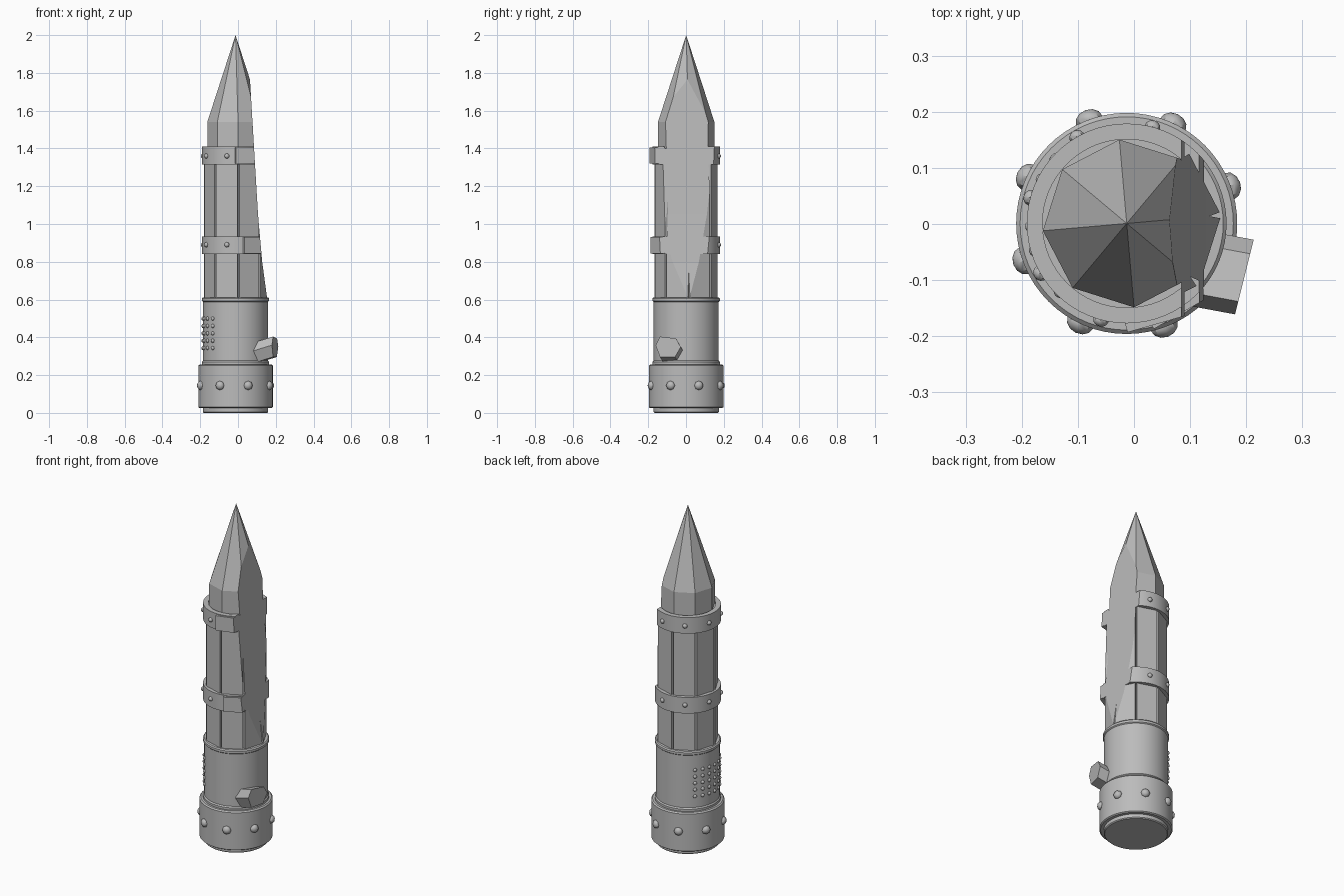
import bpy, bmesh, math
from mathutils import Vector, Matrix

cube = bpy.data.objects.get("Cube")
if cube:
    bpy.data.objects.remove(cube)

AXIS = Vector((-0.013, 0.001, 0))
SIDES, CORNER = 8, math.radians(5)

grey = bpy.data.materials.new("plain grey")
grey.use_nodes = True
grey.diffuse_color = (0.5, 0.5, 0.5, 1)
grey.node_tree.nodes["Principled BSDF"].inputs["Base Color"].default_value = (0.5, 0.5, 0.5, 1)


def finish(name, bm, location=AXIS, smooth=False):
    bmesh.ops.recalc_face_normals(bm, faces=bm.faces)
    mesh = bpy.data.meshes.new(name)
    bm.to_mesh(mesh)
    bm.free()
    mesh.materials.append(grey)
    obj = bpy.data.objects.new(name, mesh)
    obj.location = location
    bpy.context.collection.objects.link(obj)
    if smooth:
        activate(obj)
        bpy.ops.object.shade_smooth_by_angle(angle=math.radians(35))
    return obj


def activate(obj):
    bpy.ops.object.select_all(action='DESELECT')
    obj.select_set(True)
    bpy.context.view_layer.objects.active = obj


def polar(radius, angle, z=0):
    return Vector((radius * math.cos(angle), radius * math.sin(angle), z))


def lathe(name, profile, steps=64, closed=False):
    """Spin (radius, z) points about the axis; open profiles get end caps."""
    bm = bmesh.new()
    rings = [[bm.verts.new(polar(r, math.tau * i / steps, z)) for i in range(steps)]
             for r, z in profile]
    pairs = list(zip(rings, rings[1:]))
    if closed:
        pairs.append((rings[-1], rings[0]))
    else:
        bm.faces.new(rings[0])
        bm.faces.new(rings[-1])
    for a, b in pairs:
        for i in range(steps):
            j = (i + 1) % steps
            bm.faces.new((a[i], a[j], b[j], b[i]))
    return finish(name, bm, smooth=True)


def prism(name, points, offset, location=AXIS):
    bm = bmesh.new()
    face = bm.faces.new([bm.verts.new(p) for p in points])
    extruded = bmesh.ops.extrude_face_region(bm, geom=[face])["geom"]
    bmesh.ops.translate(bm, vec=offset, verts=[v for v in extruded if isinstance(v, bmesh.types.BMVert)])
    return finish(name, bm, location)


def studs(name, places, radius, depth, sides, rings):
    """Rounded heads on the wall, each at (wall radius, angle, height)."""
    bm = bmesh.new()
    for wall, angle, z in places:
        turn = Matrix.Rotation(angle, 4, 'Z') @ Matrix.Rotation(math.pi / 2, 4, 'Y')
        place = Matrix.Translation(polar(wall, angle, z)) @ turn @ Matrix.Diagonal((radius, radius, depth, 1))
        bmesh.ops.create_uvsphere(bm, u_segments=sides, v_segments=rings, radius=1, matrix=place)
    return finish(name, bm, smooth=True)


# Round handle: foot, wide collar, grip and lip
lathe("foot_cap", [(0.168, 0), (0.173, 0.005), (0.173, 0.04)])
lathe("base_collar", [(0.19, 0.025), (0.197, 0.03), (0.197, 0.25), (0.19, 0.257)])
lathe("grip", [(0.178, 0.25), (0.178, 0.27), (0.172, 0.277), (0.172, 0.6)])
lathe("grip_lip", [(0.172, 0.588), (0.178, 0.593), (0.178, 0.606), (0.172, 0.612)])

# Eight planks with a groove at each corner
outline = []
for i in range(SIDES):
    angle = CORNER + math.tau * i / SIDES
    corner = polar(0.169, angle, 0.6)
    for step in (-1, 1):
        neighbour = polar(0.169, angle + step * math.tau / SIDES, 0.6)
        outline.append(corner.lerp(neighbour, 0.045))
    outline.insert(-1, polar(0.148, angle, 0.6))
planks = prism("planks", outline, (0, 0, 0.8))

# Eight sided pointed tip
bm = bmesh.new()
lower, shoulder = [[bm.verts.new(polar(0.15, CORNER + math.tau * i / SIDES, z)) for i in range(SIDES)]
                   for z in (1.38, 1.54)]
apex = bm.verts.new((0, 0, 2))
bm.faces.new(lower)
for i in range(SIDES):
    j = (i + 1) % SIDES
    bm.faces.new((lower[i], lower[j], shoulder[j], shoulder[i]))
    bm.faces.new((shoulder[i], shoulder[j], apex))
tip = finish("pointed_tip", bm)

# Two bands, each with a clasp plate
cut_parts = [planks, tip]
for label, z, clasp_angle in (("lower", 0.84, -60), ("upper", 1.315, -74)):
    top = z + 0.095
    cut_parts.append(lathe(label + "_band", [(0.15, z), (0.178, z), (0.178, top), (0.15, top)], closed=True))
    turn = Matrix.Rotation(math.radians(clasp_angle), 4, 'Z')
    corners = [(0.15, -0.052), (0.187, -0.052), (0.187, 0.06), (0.15, 0.06)]
    cut_parts.append(prism(label + "_clasp", [turn @ Vector((x, y, z + 0.004)) for x, y in corners], (0, 0, 0.087)))

# Slanting break along the left side
edge = [(0.057, 1.85), (0.065, 1.74), (0.085, 1.4), (0.106, 1.05), (0.128, 0.8),
        (0.153, 0.615), (0.5, 0.615), (0.5, 1.85)]
cutter = prism("break_cutter", [(x, -0.4, z) for x, z in edge], (0, 0.8, 0), (0, 0, 0))
for part in cut_parts:
    activate(part)
    mod = part.modifiers.new("break", 'BOOLEAN')
    mod.operation, mod.solver, mod.object = 'DIFFERENCE', 'EXACT', cutter
    bpy.ops.object.modifier_apply(modifier=mod.name)
bpy.data.objects.remove(cutter)

# Studs on the collar and bands, and a patch of small grip dots
studs("collar_studs", [(0.195, math.radians(20 + 45 * i), 0.145) for i in range(8)], 0.025, 0.02, 8, 6)
studs("band_studs", [(0.178, math.radians(75 + 45 * i), z) for i in range(5) for z in (0.89, 1.36)],
      0.014, 0.012, 8, 6)
studs("grip_dots", [(0.172, math.radians(138 + 14.6 * c), 0.343 + 0.039 * r)
                    for c in range(7) for r in range(5)], 0.011, 0.009, 8, 6)

# Six sided button leaning out of the grip
hexagon = [(-0.158, 0.325), (-0.135, 0.37), (-0.05, 0.36), (-0.025, 0.315), (-0.055, 0.262), (-0.135, 0.262)]
prism("button", [(0.1 + 0.25 * (y + 0.09), y + 0.015, z + 0.004) for y, z in hexagon],
      (0.097, -0.018, 0.03), (0, 0, 0))
